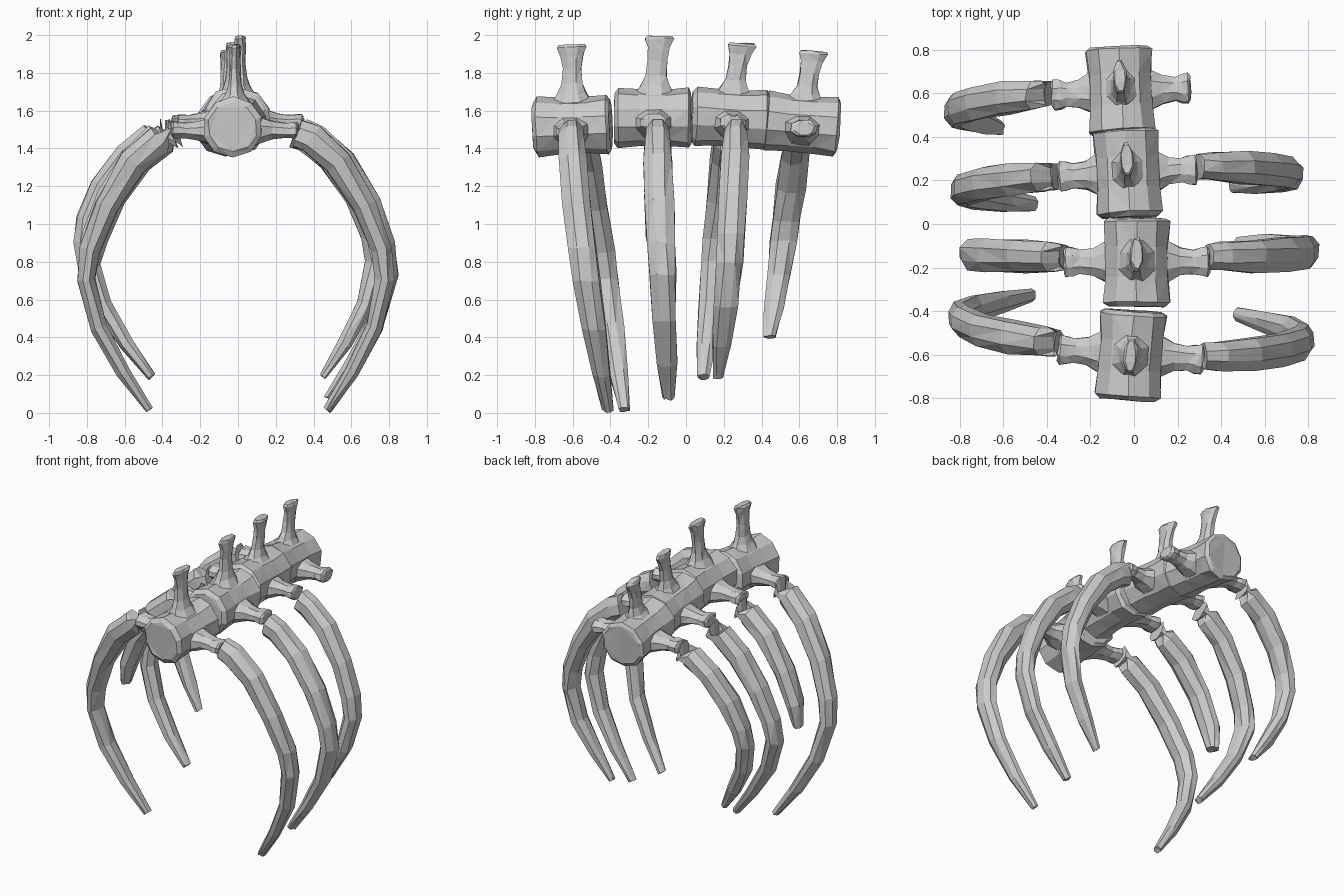
import bpy, bmesh, math, random
from mathutils import Vector, Matrix

if "Cube" in bpy.data.objects:
    bpy.data.objects.remove(bpy.data.objects["Cube"])

random.seed(4)


def loft(bm, rings, jitter=0.004):
    """Skin a list of point rings and cap both ends."""
    rows = []
    for ring in rings:
        rows.append([bm.verts.new(p + Vector([random.uniform(-jitter, jitter) for _ in range(3)]))
                     for p in ring])
    n = len(rows[0])
    for a, b in zip(rows, rows[1:]):
        for i in range(n):
            j = (i + 1) % n
            bm.faces.new((a[i], a[j], b[j], b[i]))
    bm.faces.new(rows[0])
    bm.faces.new(rows[-1])


def oval(center, u, v, n):
    """Faceted oval spanned by half-axes u and v, flat side outward."""
    k = 1 / math.cos(math.pi / n)
    angles = [(i + .5) * math.tau / n for i in range(n)]
    return [center + k * (u * math.cos(a) + v * math.sin(a)) for a in angles]


def finish(bm, name, matrix=None):
    if matrix:
        bm.transform(matrix)
    for v in bm.verts:
        v.co.z = max(v.co.z, 0)
    bmesh.ops.recalc_face_normals(bm, faces=bm.faces)
    bmesh.ops.triangulate(bm, faces=bm.faces)
    me = bpy.data.meshes.new(name)
    bm.to_mesh(me)
    bm.free()
    ob = bpy.data.objects.new(name, me)
    bpy.context.collection.objects.link(ob)


X, Y, Z = Vector((1, 0, 0)), Vector((0, 1, 0)), Vector((0, 0, 1))

# Profiles: distance along the part, then half sizes
BODY = [(-.205, .125), (-.185, .152), (-.07, .143), (.07, .143), (.185, .152), (.2, .13)]
SIDE = [(.08, .115, .09), (.15, .09, .065), (.20, .063, .048), (.26, .055, .038), (.295, .066, .042),
        (.325, .068, .044), (.335, .05, .034)]
SPINE = [(.08, .11, .115), (.13, .075, .10), (.17, .048, .075), (.22, .034, .054), (.30, .028, .05),
         (.37, .027, .06), (.415, .03, .076), (.43, .022, .066)]


def vertebra(name, loc, tilt, turn, top, reach, lean):
    bm = bmesh.new()
    # spool-shaped body
    loft(bm, [oval(Y * y, X * r, Z * r, 10) for y, r in BODY])
    # side processes
    for s in (-1, 1):
        loft(bm, [oval(X * s * x * reach / .325 - Z * .025, Y * hy, Z * hz, 8) for x, hy, hz in SIDE])
    # upright spine
    loft(bm, [oval(Z * z * top / .43 + Y * lean * (z - .08), X * hx, Y * hy, 8)
              for z, hx, hy in SPINE])
    m = (Matrix.Translation(loc) @ Matrix.Rotation(math.radians(turn), 4, 'Z')
         @ Matrix.Rotation(math.radians(tilt), 4, 'X'))
    finish(bm, name, m)


# Rib centreline: outward, height, half thickness, half width
RIB = [(.328, 1.478, .075, .058), (.40, 1.445, .078, .066), (.54, 1.32, .072, .074),
       (.68, 1.09, .062, .075), (.765, .86, .054, .073), (.785, .70, .05, .07),
       (.725, .45, .045, .062), (.60, .21, .038, .05), (.475, .015, .02, .03)]


def rib(name, side, cx, y0, y1, tip_z, scale, tip_u, bend, stations=9):
    """y0/y1 are the depth at head and tip; the rib slants between them."""
    pts = []
    for i, (u, z, t, w) in enumerate(RIB):
        u = .345 + (u - .345) * scale
        if i > 5:
            u += (tip_u - .345 - .13 * scale) * (i - 5) / 3
        f = max(0, (1.475 - z) / 1.46)
        pts.append((Vector((cx + side * u, y0 + (y1 - y0) * f ** bend, 1.48 + (tip_z - 1.48) * f)), t, w))
    bm = bmesh.new()
    rings = []
    for i, (p, t, w) in enumerate(pts[:stations]):
        d = pts[min(i + 1, len(pts) - 1)][0] - pts[max(i - 1, 0)][0]
        n = Vector((d.z, 0, -d.x)).normalized()
        if i == 0:
            n = Vector((side * -.3, 0, -.95))     # steep head face against the process
        if stations < 9 and i == stations - 1:
            t, w = t * .65, w * .6                # blunt broken end
        rings.append(oval(p, n * t, Y * w, 8))
    loft(bm, rings, .006)
    finish(bm, name)


# centre, tilt, turn, spine height, side reach, spine lean
VERTEBRAE = [((-.015, -.60, 1.52), 2, -4, .43, .325, .03), ((.012, -.173, 1.562), 0, 0, .435, .325, .1),
             ((-.03, .235, 1.56), -3, 3, .40, .31, .12), ((-.06, .61, 1.53), -5, 3, .39, .31, .1)]
for k, v in enumerate(VERTEBRAE, 1):
    vertebra(f"vertebra_{k}", *v)

# side, centre x, head y, tip y, tip z, bow, tip distance, bend
RIBS = [(1, -.015, -.605, -.415, .015, 1.02, .49, 1.4), (-1, -.015, -.545, -.325, .015, 1.01, .455, 1),
        (1, .012, -.15, -.09, .08, 1.01, .465, 1.4), (-1, .012, -.15, -.13, .16, .98, .48, 1, 6),
        (1, -.03, .265, .17, .19, .93, .48, 1.5), (-1, -.03, .22, .09, .19, .94, .43, 1),
        (-1, -.06, .595, .445, .40, .94, .55, 1)]
for k, r in enumerate(RIBS, 1):
    rib(f"rib_{k}_{'right' if r[0] > 0 else 'left'}", *r)
